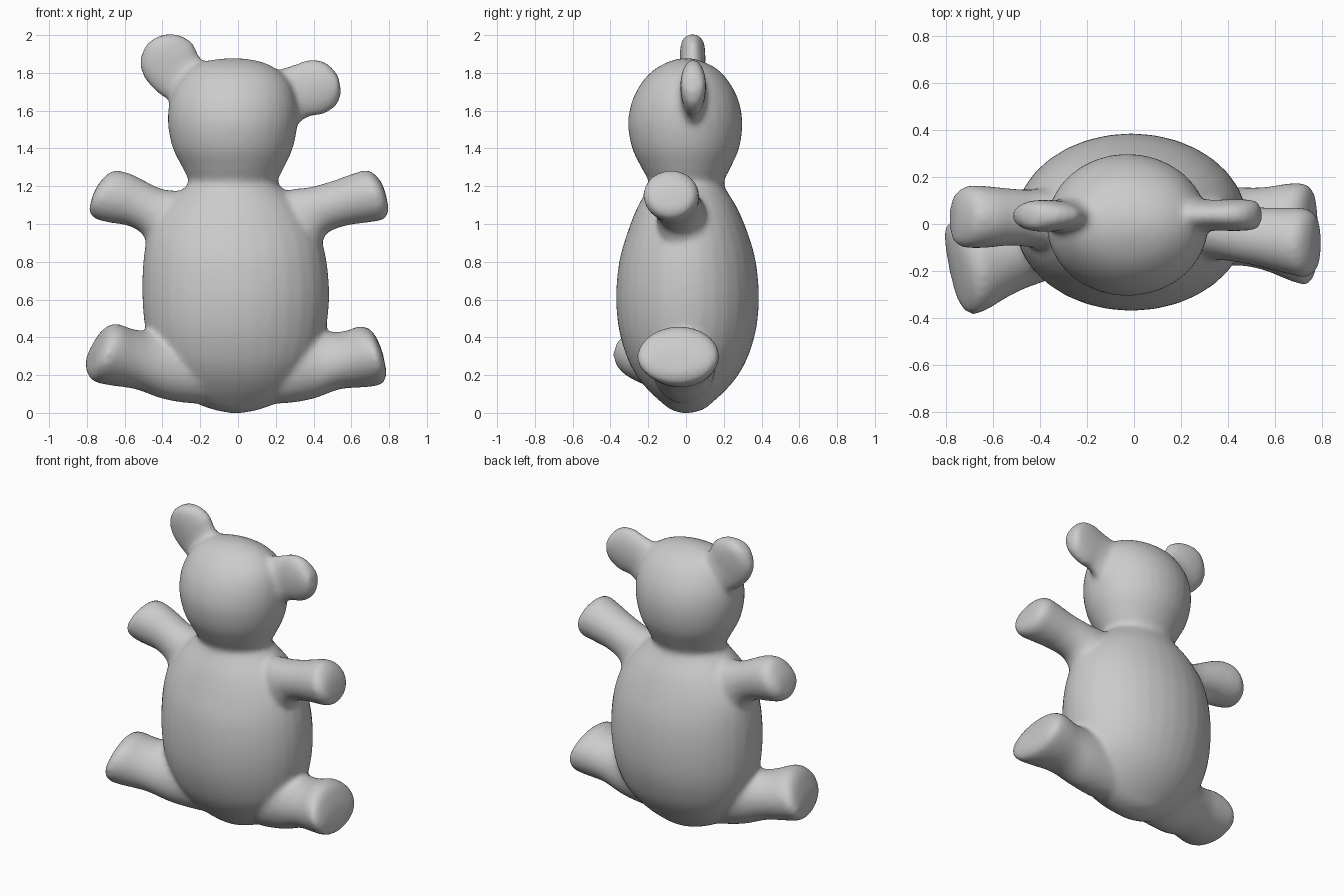
import bpy, bmesh, math
from mathutils import Vector

SEG, SUB = 32, 5
bm = bmesh.new()


def spline(p, q, r, s, t):
    # Catmull-Rom blend of four stations
    return 0.5 * (2 * q + (r - p) * t + (2 * p - 5 * q + 4 * r - s) * t * t
                  + (3 * q - p - 3 * r + s) * t ** 3)


def loft(stations, shear=0.0):
    """Elliptical loft; station = edge x,z / opposite edge x,z / y centre / y half-depth."""
    st = [Vector(s) for s in stations]
    n = len(st)
    dense = []
    for i in range(n - 1):
        q, r = st[i], st[i + 1]
        p, s = st[max(i - 1, 0)], st[min(i + 2, n - 1)]
        dense += [spline(p, q, r, s, k / SUB) for k in range(SUB)]
    dense.append(st[-1])
    rings = []
    for x1, z1, x2, z2, yc, hy in dense:
        ring = []
        for k in range(SEG):
            a = 2 * math.pi * k / SEG
            c, dy = math.cos(a) / 2, hy * math.sin(a)
            ring.append(bm.verts.new(((x1 + x2) / 2 + (x1 - x2) * c + shear * dy,
                                      yc + dy,
                                      (z1 + z2) / 2 + (z1 - z2) * c)))
        rings.append(ring)
    for a, b in zip(rings, rings[1:]):
        for k in range(SEG):
            j = (k + 1) % SEG
            bm.faces.new((a[k], a[j], b[j], b[k]))
    bm.faces.new(rings[0])
    bm.faces.new(rings[-1])


# torso and head: z, left x, right x, y centre, half-depth
trunk = [(0.0, -.05, .03, 0, .03), (.02, -.14, .12, .005, .09), (.06, -.24, .22, .005, .14),
         (.12, -.32, .30, .005, .205), (.2, -.39, .37, .006, .27), (.3, -.45, .43, .007, .322),
         (.45, -.492, .468, .008, .365), (.62, -.507, .483, .008, .378), (.8, -.502, .47, .008, .362),
         (.95, -.475, .43, .008, .32), (1.08, -.40, .35, .006, .268), (1.17, -.31, .26, .003, .217),
         (1.22, -.262, .21, .002, .198), (1.29, -.29, .24, 0, .232), (1.4, -.345, .29, -.002, .283),
         (1.53, -.371, .315, -.004, .303), (1.65, -.362, .31, -.003, .283), (1.75, -.32, .275, -.002, .232),
         (1.82, -.26, .205, 0, .165), (1.86, -.18, .12, 0, .09), (1.877, -.07, .02, 0, .03)]
loft([(l, z, r, z, yc, hy) for z, l, r, yc, hy in trunk])

# left and right ears
loft([(-.30, 1.60, -.10, 1.80, .035, .085), (-.37, 1.655, -.19, 1.87, .035, .075),
      (-.435, 1.70, -.215, 1.91, .035, .066), (-.495, 1.77, -.24, 1.96, .035, .068),
      (-.52, 1.85, -.305, 2.0, .035, .066), (-.495, 1.935, -.38, 2.005, .035, .052),
      (-.455, 1.975, -.43, 1.99, .035, .02)])
loft([(.15, 1.80, .22, 1.48, .035, .085), (.22, 1.82, .32, 1.53, .035, .075),
      (.30, 1.845, .37, 1.565, .037, .066), (.38, 1.873, .45, 1.58, .038, .068),
      (.462, 1.857, .52, 1.625, .038, .066), (.52, 1.80, .545, 1.69, .038, .052),
      (.535, 1.765, .54, 1.73, .038, .02)])

# right and left arms
loft([(.15, 1.12, .15, .9, -.02, .1), (.27, 1.18, .40, .86, -.02, .13),
      (.38, 1.195, .47, .95, -.035, .125), (.50, 1.228, .57, .99, -.055, .127),
      (.61, 1.267, .68, 1.007, -.07, .14), (.69, 1.284, .765, 1.022, -.08, .147),
      (.75, 1.235, .798, 1.065, -.08, .115), (.78, 1.17, .79, 1.12, -.08, .04)])
loft([(-.15, 1.12, -.15, .9, .02, .1), (-.28, 1.17, -.43, .86, .02, .13),
      (-.40, 1.185, -.51, .95, .025, .122), (-.50, 1.232, -.58, .99, .03, .123),
      (-.585, 1.272, -.68, 1.007, .03, .132), (-.67, 1.279, -.755, 1.027, .03, .132),
      (-.74, 1.21, -.787, 1.065, .02, .1), (-.77, 1.15, -.78, 1.11, .015, .03)])

# right and left legs
loft([(.1, .42, .1, .05, 0, .17), (.38, .45, .25, .05, -.01, .17),
      (.49, .43, .40, .075, -.01, .167), (.57, .434, .54, .125, -.02, .178),
      (.645, .459, .70, .138, -.035, .21), (.71, .433, .768, .158, -.045, .213),
      (.755, .35, .785, .21, -.045, .155), (.77, .30, .778, .26, -.045, .05)])
loft([(-.1, .42, -.1, .05, -.02, .17), (-.38, .45, -.25, .05, -.05, .17),
      (-.49, .435, -.40, .075, -.09, .165), (-.57, .447, -.54, .125, -.13, .172),
      (-.65, .473, -.69, .148, -.17, .197), (-.71, .44, -.765, .17, -.185, .2),
      (-.76, .35, -.79, .22, -.18, .15), (-.775, .31, -.783, .27, -.18, .05)], shear=-.2)

bmesh.ops.recalc_face_normals(bm, faces=bm.faces[:])
mesh = bpy.data.meshes.new("plush_bear")
bm.to_mesh(mesh)
bm.free()
bear = bpy.data.objects.new("plush_bear", mesh)
bpy.context.collection.objects.link(bear)

# fuse the parts into one soft skin
fuse = bear.modifiers.new("fuse", 'REMESH')
fuse.mode = 'VOXEL'
fuse.voxel_size = 0.016
fuse.use_smooth_shade = True
soft = bear.modifiers.new("soften", 'SMOOTH')
soft.factor = 0.5
soft.iterations = 10
